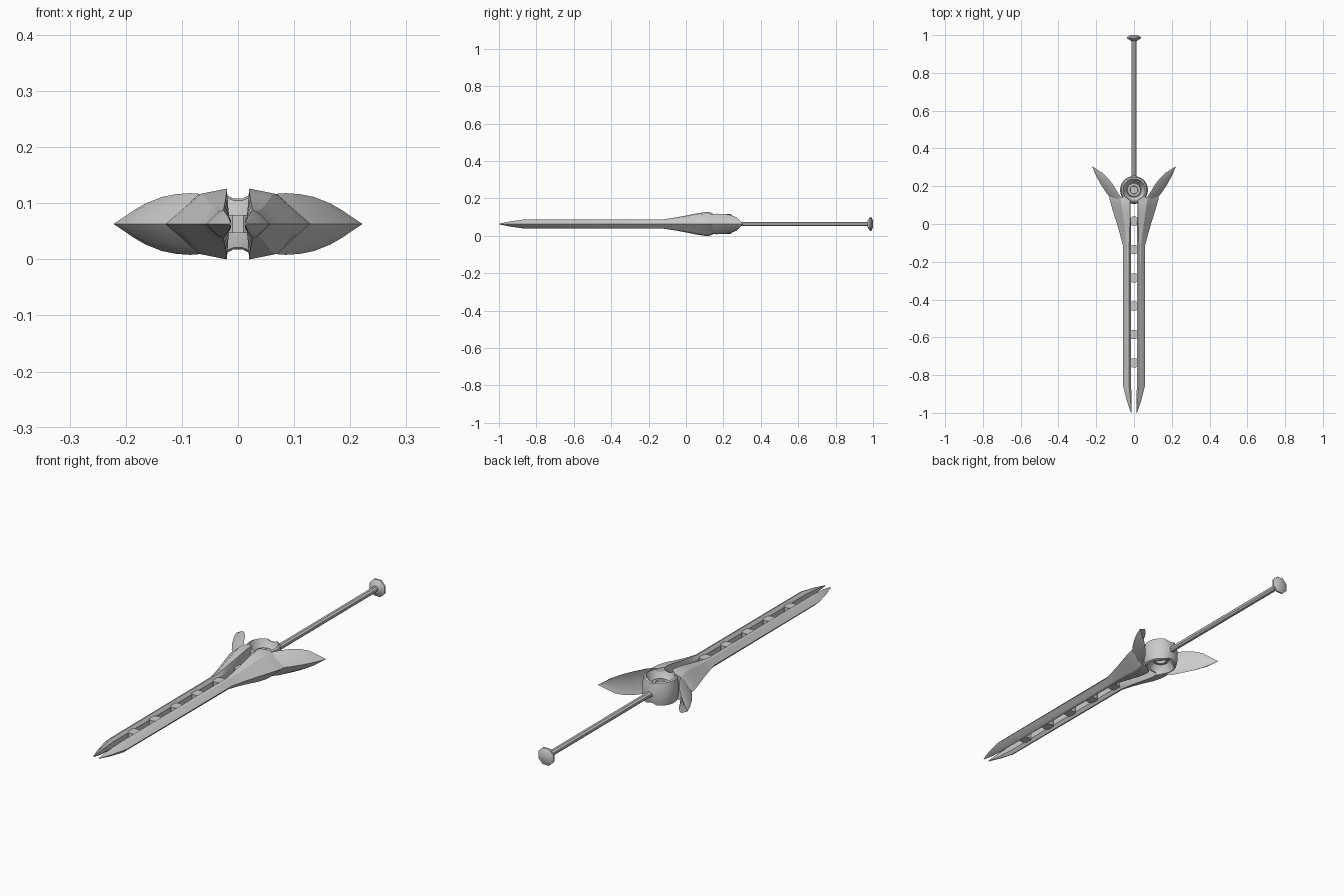
import bpy, bmesh, math

if "Cube" in bpy.data.objects:
    bpy.data.objects.remove(bpy.data.objects["Cube"])

ZC = 0.063   # height of the sword's middle plane


def loft(name, rings, mirror=False, smooth=30):
    """Skin closed rings of points, cap both ends, optionally mirror in x."""
    bm = bmesh.new()
    vs = [[bm.verts.new(p) for p in r] for r in rings]
    n = len(rings[0])
    for a, b in zip(vs, vs[1:]):
        for i in range(n):
            j = (i + 1) % n
            bm.faces.new((a[i], a[j], b[j], b[i]))
    bm.faces.new(vs[0][::-1])
    bm.faces.new(vs[-1])
    bmesh.ops.recalc_face_normals(bm, faces=bm.faces)
    me = bpy.data.meshes.new(name)
    bm.to_mesh(me)
    bm.free()
    ob = bpy.data.objects.new(name, me)
    bpy.context.collection.objects.link(ob)
    ob.location.z = ZC
    if mirror:
        ob.modifiers.new("Mirror", 'MIRROR')
    bpy.ops.object.select_all(action='DESELECT')
    ob.select_set(True)
    bpy.context.view_layer.objects.active = ob
    bpy.ops.object.shade_smooth_by_angle(angle=math.radians(smooth))
    return ob


def circle(r, n, f):
    return [f(r * math.cos(2 * math.pi * (i + .5) / n), r * math.sin(2 * math.pi * (i + .5) / n))
            for i in range(n)]


def lathe_y(name, profile, n):
    return loft(name, [circle(r, n, lambda a, b: (a, y, b)) for r, y in profile])


# Split blade flaring into the guard: y, inner wall, top flat, shoulder, outer edge
stations = [
    (-1.00, .012, .001, .013, .002, .014, .002, .016),
    (-.94, .013, .008, .018, .014, .024, .012, .037),
    (-.86, .015, .012, .026, .025, .034, .022, .057),
    (-.12, .015, .012, .026, .025, .036, .022, .057),
    (-.06, .016, .016, .024, .034, .044, .029, .073),
    (0.00, .017, .025, .022, .045, .052, .039, .090),
    (.06, .018, .035, .020, .057, .060, .050, .109),
    (.10, .018, .040, .020, .063, .066, .054, .121),
    (.125, .018, .040, .020, .063, .070, .053, .128),
    (.142, .040, .038, .045, .058, .074, .049, .130),
]
rings = []
for y, xi, hi, xa, h, xb, hb, xo in stations:
    top = [(xi, hi), (xa, h), (xb, hb), (xo, 0)]
    pts = top + [(x, -z) for x, z in top[2::-1]]
    rings.append([(x, y, z) for x, z in pts])
loft("split_blade", rings, mirror=True, smooth=25)

# Swept guard wings: outer ridge x,y, inner edge x,y, half height
wing = [
    (.112, .125, .060, .130, .053),
    (.143, .160, .085, .165, .055),
    (.172, .203, .112, .210, .053),
    (.190, .235, .136, .240, .048),
    (.207, .268, .166, .270, .036),
    (.222, .306, .220, .305, .001),
]
rings = []
for ox, oy, ix, iy, h in wing:
    mx, my = ix + .3 * (ox - ix), iy + .3 * (oy - iy)
    bx, by = ix + .5 * (ox - ix), iy + .5 * (oy - iy)
    rings.append([(ox, oy, 0), (bx, by, h * .66), (ix, iy, h),
                  (mx, my, 0), (ix, iy, -h), (bx, by, -h * .66)])
loft("guard_wing", rings, mirror=True, smooth=35)

# Dished hub, its rim notched along the sword's axis
half = [(.020, .012), (.022, .024), (.034, .024), (.038, .012), (.050, .030),
        (.060, .054), (.068, .050), (.074, .022)]
profile = [(r, -z) for r, z in half] + half[::-1]


def hub_ring(r, z):
    out = []
    for x, y, zz in circle(r, 24, lambda a, b: (a, b, z)):
        k = .76 + .24 * min(1, abs(x) / .025) if r > .045 else 1
        out.append((x, y + .18, zz * k))
    return out


loft("hub", [hub_ring(r, z) for r, z in profile])

# Rungs joining the two blade halves
for i in range(6):
    y = .015 - .15 * i
    plan = [(-.02, -.016), (-.01, -.024), (.01, -.024), (.02, -.016),
            (.02, .016), (.01, .024), (-.01, .024), (-.02, .016)]
    loft(f"blade_rung_{i + 1}", [[(a, y + b, z) for a, b in plan] for z in (-.016, .016)])

# Grip with socket, and pommel
lathe_y("grip_socket", [(.022, .235), (.022, .25), (.013, .256)], 8)
lathe_y("grip", [(.013, .23), (.013, .978)], 8)
lathe_y("pommel", [(.018, .970), (.040, .983), (.040, .990), (.020, 1.0)], 8)
